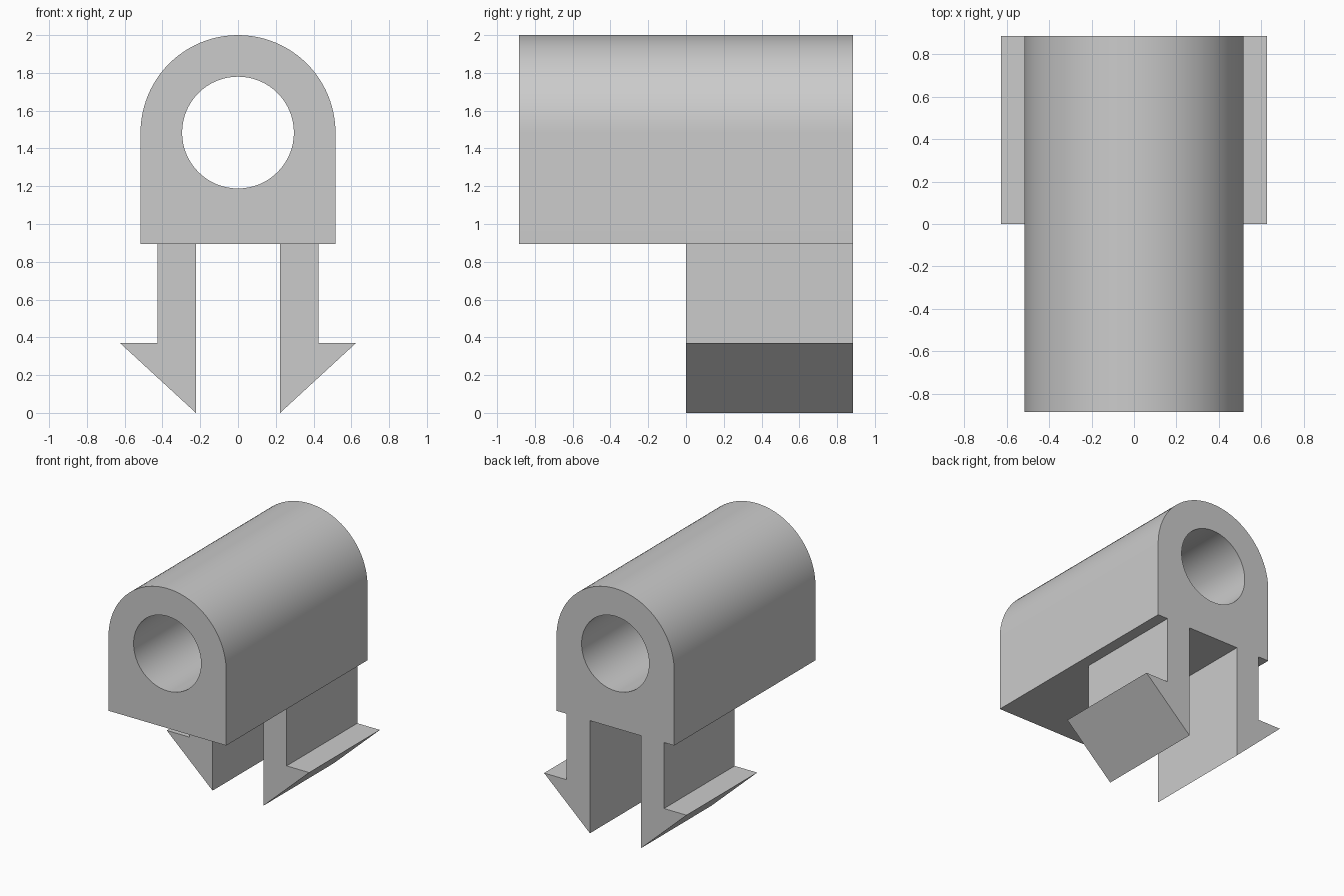
import bpy, bmesh, math

cube = bpy.data.objects.get("Cube")
if cube:
    bpy.data.objects.remove(cube, do_unlink=True)

grey = bpy.data.materials.new("plain grey")
grey.use_nodes = True
colour = (0.6, 0.6, 0.6, 1)
grey.diffuse_color = colour
grey.node_tree.nodes["Principled BSDF"].inputs["Base Color"].default_value = colour

HALF_LENGTH = 0.885
RADIUS, BORE, AXIS_Z = 0.516, 0.296, 1.484
BODY_BOTTOM = 0.893


def prism(name, outline, y0, y1):
    """Extrude an x-z outline from y0 to y1."""
    bm = bmesh.new()
    face = bm.faces.new([bm.verts.new((x, y0, z)) for x, z in outline])
    ext = bmesh.ops.extrude_face_region(bm, geom=[face])
    moved = [v for v in ext["geom"] if isinstance(v, bmesh.types.BMVert)]
    bmesh.ops.translate(bm, verts=moved, vec=(0, y1 - y0, 0))
    bmesh.ops.recalc_face_normals(bm, faces=bm.faces)
    mesh = bpy.data.meshes.new(name)
    bm.to_mesh(mesh)
    bm.free()
    mesh.materials.append(grey)
    obj = bpy.data.objects.new(name, mesh)
    bpy.context.collection.objects.link(obj)
    return obj


def arc(radius, sweep, count):
    """Points on an arc about the bore axis, starting at +x."""
    return [(radius * math.cos(sweep * i / count), AXIS_Z + radius * math.sin(sweep * i / count))
            for i in range(count + 1)]


# Arched body with a bore through its length
body = prism("arched_body",
             arc(RADIUS, math.pi, 48) + [(-RADIUS, BODY_BOTTOM), (RADIUS, BODY_BOTTOM)],
             -HALF_LENGTH, HALF_LENGTH)
cutter = prism("bore_cutter", arc(BORE, math.tau, 64)[:-1], -1, 1)
cutter.hide_render = True
cut = body.modifiers.new("bore", 'BOOLEAN')
cut.operation, cut.solver, cut.object = 'DIFFERENCE', 'EXACT', cutter

bpy.ops.object.select_all(action='DESELECT')
bpy.context.view_layer.objects.active = body
body.select_set(True)
bpy.ops.object.modifier_apply(modifier=cut.name)
bpy.data.objects.remove(cutter, do_unlink=True)
bpy.ops.object.shade_smooth_by_angle(angle=math.radians(30))

# Barbed clip legs under the rear half
leg = [(0.223, 0), (0.625, 0.37), (0.427, 0.37), (0.427, BODY_BOTTOM), (0.223, BODY_BOTTOM)]
for name, side in (("left_clip_leg", 1), ("right_clip_leg", -1)):
    prism(name, [(side * x, z) for x, z in leg], 0, HALF_LENGTH)
